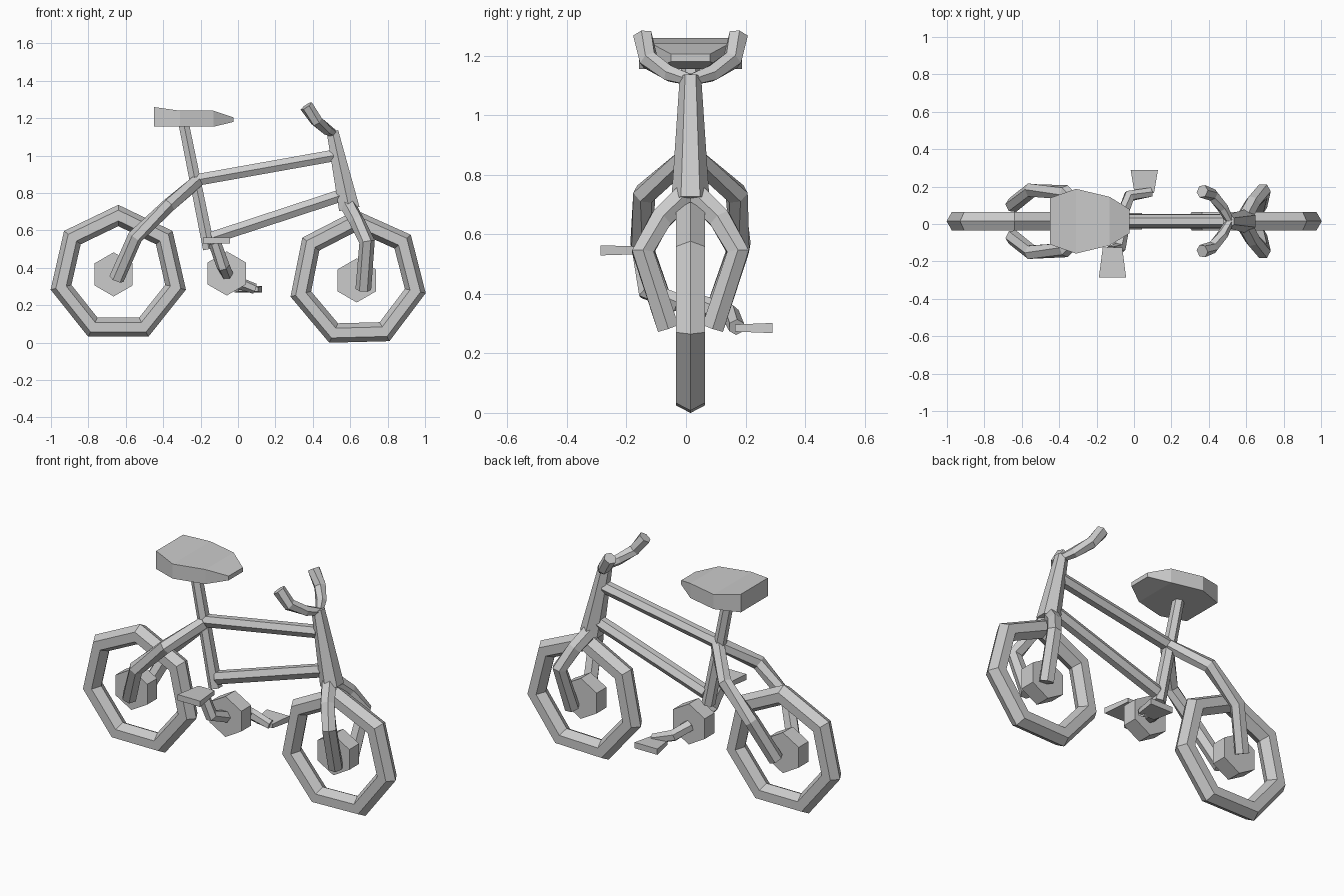
import bpy, bmesh
from math import pi, sin, cos, radians
from mathutils import Vector

if "Cube" in bpy.data.objects:
    bpy.data.objects.remove(bpy.data.objects["Cube"])

CY = 0.015  # y of the bike's mid plane


def loft(name, rings):
    """Skin a list of equal-sized vertex rings and cap both ends."""
    bm = bmesh.new()
    vs = [[bm.verts.new(p) for p in r] for r in rings]
    n = len(vs[0])
    for a, b in zip(vs, vs[1:]):
        for i in range(n):
            j = (i + 1) % n
            bm.faces.new((a[i], a[j], b[j], b[i]))
    bm.faces.new(vs[0])
    bm.faces.new(vs[-1])
    bmesh.ops.recalc_face_normals(bm, faces=bm.faces[:])
    me = bpy.data.meshes.new(name)
    bm.to_mesh(me)
    bm.free()
    ob = bpy.data.objects.new(name, me)
    bpy.context.collection.objects.link(ob)
    return ob


def tube(name, pts, radii, hint=(0, 1, 0), sides=6):
    """Six-sided tube along a path; points are relative to the mid plane."""
    P = [Vector((x, y + CY, z)) for x, y, z in pts]
    rings = []
    for i, p in enumerate(P):
        d0 = (p - P[i - 1]).normalized() if i else Vector()
        d1 = (P[i + 1] - p).normalized() if i < len(P) - 1 else Vector()
        t = (d0 + d1).normalized()
        h = Vector(hint)
        a = (h - t * h.dot(t)).normalized()
        b = t.cross(a)
        r = radii[i]
        rings.append([p + r * (a * cos(2 * pi * k / sides) + b * sin(2 * pi * k / sides))
                      for k in range(sides)])
    return loft(name, rings)


def both_sides(name, pts, radii, hint):
    for side, s in (("left", 1), ("right", -1)):
        tube(f"{side}_{name}", [(x, s * y, z) for x, y, z in pts], radii, hint)


# Wheels: seven-sided rings with hexagonal section
for name, x, z, tilt in (("rear_wheel", -0.64, 0.366, 0), ("front_wheel", 0.64, 0.338, 1.5)):
    bpy.ops.mesh.primitive_torus_add(
        major_segments=7, minor_segments=6, major_radius=0.314, minor_radius=0.057,
        location=(x, CY, z), rotation=(pi / 2, -pi / 2 - radians(tilt), 0))
    bpy.context.object.name = name

# Wheel hubs and crank hub: hexagonal plates
for name, x, z in (("rear_hub", -0.665, 0.365), ("front_hub", 0.635, 0.333), ("crank_hub", -0.06, 0.37)):
    R = 0.118
    loft(name, [[(x + R * sin(k * pi / 3), CY + y, z + R * cos(k * pi / 3)) for k in range(6)]
                for y in (-0.045, 0.045)])

# Frame tubes
tube("seat_tube", [(-0.29, 0, 1.17), (-0.155, 0, 0.5)], [0.032, 0.037])
tube("top_tube", [(-0.22, 0, 0.87), (0.51, 0, 1.0)], [0.036, 0.036])
tube("down_tube", [(-0.14, 0, 0.56), (0.56, 0, 0.79)], [0.038, 0.038])
tube("head_tube", [(0.505, 0, 1.13), (0.595, 0, 0.715)], [0.036, 0.064])

# Front fork and rear stays
both_sides("fork_leg", [(0.59, 0.02, 0.73), (0.635, 0.1, 0.65), (0.69, 0.16, 0.54), (0.67, 0.075, 0.285)],
           [0.044, 0.042, 0.042, 0.042], (1, 0, 0))
both_sides("rear_stay", [(-0.22, 0.01, 0.86), (-0.37, 0.155, 0.735), (-0.55, 0.165, 0.565), (-0.65, 0.085, 0.34)],
           [0.038, 0.04, 0.041, 0.041], (1, 0, 0))

# Handlebars sweep up and back
both_sides("handlebar", [(0.51, 0.005, 1.12), (0.475, 0.07, 1.14), (0.42, 0.14, 1.185), (0.365, 0.16, 1.265)],
           [0.022, 0.03, 0.034, 0.036], (1, 0, 0))

# Cranks
tube("front_crank", [(-0.06, -0.04, 0.37), (-0.08, -0.145, 0.41), (-0.125, -0.165, 0.535)],
     [0.034, 0.036, 0.034], (1, 0, 0))
tube("back_crank", [(-0.06, 0.04, 0.36), (-0.025, 0.135, 0.33), (0.09, 0.155, 0.288)],
     [0.034, 0.034, 0.028], (0, 0, 1))


# Pedals: blocks flaring outward
def pedal(name, x, z, y_in, y_out):
    loft(name, [[(x - w, y, z - h), (x + w, y, z - h), (x + w, y, z + h), (x - w, y, z + h)]
                for y, w, h in ((y_in, 0.052, 0.012), (y_out, 0.073, 0.017))])


pedal("front_pedal", -0.115, 0.546, -0.125, -0.287)
pedal("back_pedal", 0.055, 0.285, 0.165, 0.29)

# Saddle: lofted sections as x, half width, bottom, top
saddle = [(-0.45, 0.124, 1.155, 1.26), (-0.31, 0.173, 1.155, 1.24),
          (-0.13, 0.13, 1.155, 1.24), (-0.025, 0.065, 1.18, 1.205)]
loft("saddle", [[(x, CY - w, b), (x, CY + w, b), (x, CY + w, t), (x, CY - w, t)]
                for x, w, b, t in saddle])
